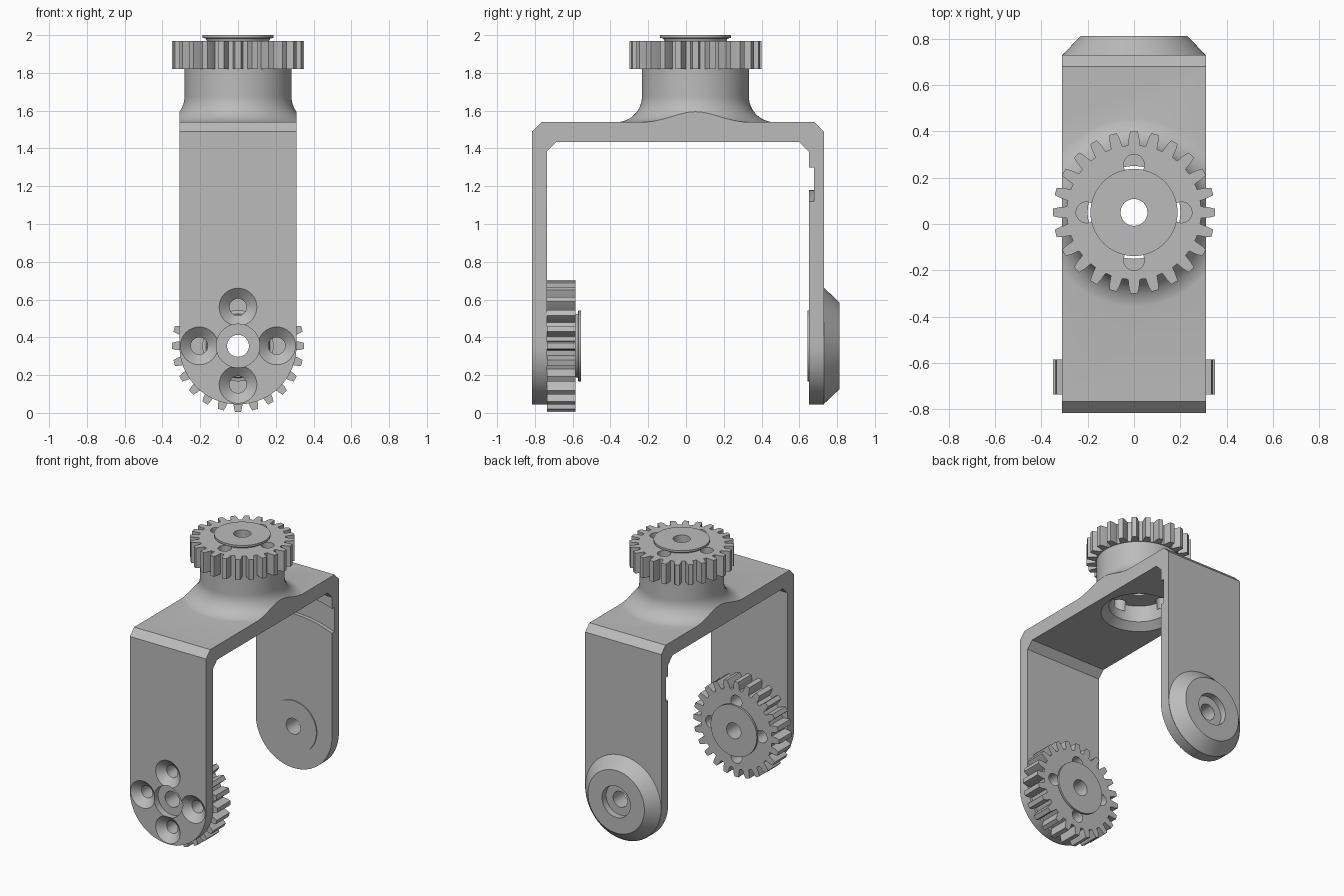
import bpy
import bmesh
from math import sin, cos, pi, radians
from mathutils import Matrix

if "Cube" in bpy.data.objects:
    bpy.data.objects.remove(bpy.data.objects["Cube"])

# Single grey material
grey = bpy.data.materials.new("plain_grey")
grey.use_nodes = True
grey.diffuse_color = (0.5, 0.5, 0.5, 1)
grey.node_tree.nodes["Principled BSDF"].inputs["Base Color"].default_value = (0.5, 0.5, 0.5, 1)

# Frames: local z is the turning axis of each gear
TOP = Matrix.Translation((0, 0.05, 0))
PIVOT_Z = 0.355
PIVOT = Matrix.Translation((0, 0, PIVOT_Z)) @ Matrix.Rotation(-pi / 2, 4, "X")
HALF = 0.31
BORE = 0.058
SCREW_R, SCREW_AT = 0.045, 0.205


def finish(name, bm, frame):
    bmesh.ops.recalc_face_normals(bm, faces=bm.faces)
    bm.transform(frame)
    mesh = bpy.data.meshes.new(name)
    bm.to_mesh(mesh)
    bm.free()
    mesh.materials.append(grey)
    obj = bpy.data.objects.new(name, mesh)
    bpy.context.collection.objects.link(obj)
    return obj


def lathe(name, profile, frame, steps=72, ring=False):
    """Turn (radius, height) points round local z; ring leaves an open middle."""
    bm = bmesh.new()
    rows = [[bm.verts.new((r * cos(2 * pi * i / steps), r * sin(2 * pi * i / steps), z))
             for i in range(steps)] for r, z in profile]
    pairs = list(zip(rows, rows[1:]))
    if ring:
        pairs.append((rows[-1], rows[0]))
    else:
        bm.faces.new(rows[0])
        bm.faces.new(rows[-1])
    for a, b in pairs:
        for i in range(steps):
            j = (i + 1) % steps
            bm.faces.new((a[i], a[j], b[j], b[i]))
    return finish(name, bm, frame)


def prism(name, outline, low, high, frame=Matrix()):
    """Extrude a flat outline along local z."""
    bm = bmesh.new()
    face = bm.faces.new([bm.verts.new((x, y, low)) for x, y in outline])
    new = bmesh.ops.extrude_face_region(bm, geom=[face])["geom"]
    moved = [v for v in new if isinstance(v, bmesh.types.BMVert)]
    bmesh.ops.translate(bm, verts=moved, vec=(0, 0, high - low))
    return finish(name, bm, frame)


def boolean(obj, tool, operation="DIFFERENCE"):
    tool.hide_render = True
    mod = obj.modifiers.new("boolean", "BOOLEAN")
    mod.operation, mod.solver, mod.object = operation, "EXACT", tool
    with bpy.context.temp_override(object=obj, active_object=obj):
        bpy.ops.object.modifier_apply(modifier=mod.name)
    bpy.data.objects.remove(tool)


def cut(obj, profile, frame, steps=48):
    boolean(obj, lathe("cutter", profile, frame, steps))


def cut_screws(obj, profile, frame):
    for k in range(4):
        spin = Matrix.Rotation(k * pi / 2, 4, "Z") @ Matrix.Translation((SCREW_AT, 0, 0))
        cut(obj, profile, frame @ spin, 32)


def gear_set(name, frame, base):
    """Toothed wheel with screw holes, plus its lipped collar."""
    teeth, thick = 24, 0.15
    tooth = [(0.29, -5), (0.325, -3.9), (0.35, -2.6), (0.35, 2.6), (0.325, 3.9), (0.29, 5)]
    outline = [(r * cos(a), r * sin(a)) for k in range(teeth)
               for r, a in [(r, radians(k * 360 / teeth + d)) for r, d in tooth]]
    top = base + thick
    gear = prism(name + "_gear", outline, base, top, frame)
    cut(gear, [(BORE, base - 0.1), (BORE, top + 0.1)], frame)
    cut_screws(gear, [(SCREW_R, base - 0.1), (SCREW_R, top + 0.1)], frame)
    collar = lathe(name + "_collar", [
        (BORE, top), (0.165, top), (0.17, top + 0.012), (0.188, top + 0.015),
        (0.188, top + 0.03), (BORE, top + 0.03)], frame, ring=True)
    return [gear, collar]


# Bracket: folded strip seen from the side, with chamfered corners
side = [(-0.815, 0), (-0.815, 1.49), (-0.765, 1.54), (0.68, 1.54), (0.73, 1.49), (0.73, 0),
        (0.65, 0), (0.65, 1.385), (0.6, 1.435), (-0.685, 1.435), (-0.735, 1.385), (-0.735, 0)]
along_x = Matrix(((0, 0, 1, 0), (1, 0, 0, 0), (0, 1, 0, 0), (0, 0, 0, 1)))
bracket = prism("bracket", side, -0.5, 0.5, along_x)

# Flared neck blended into the bridge
flare = [(0.42 - 0.137 * sin(a), 1.676 - 0.137 * cos(a))
         for a in [radians(6 * i) for i in range(16)]]
neck = [(0.42, 1.5)] + flare + [(0.283, 1.82)]
boolean(bracket, lathe("neck", neck, TOP, 96), "UNION")

# Trim the width and round the leg ends
arc = [(HALF * cos(a), PIVOT_Z + HALF * sin(a))
       for a in [pi + pi * i / 48 for i in range(49)]]
along_y = Matrix(((1, 0, 0, 0), (0, 0, 1, 0), (0, 1, 0, 0), (0, 0, 0, 1)))
trim = prism("trim", arc + [(HALF, 2.1), (-HALF, 2.1)], -1, 1, along_y)
boolean(bracket, trim, "INTERSECT")

# Rear pivot: coned boss outside and thin pad inside
boss = lathe("boss", [(0.308, 0.7), (0.308, 0.73), (0.23, 0.812)], PIVOT)
boolean(bracket, boss, "UNION")
pad = lathe("pad", [(0.188, 0.643), (0.188, 0.69)], PIVOT)
boolean(bracket, pad, "UNION")

# Curved clearance groove inside the rear leg
groove = lathe("groove", [(0.825, 0.6), (0.994, 0.6), (0.994, 0.677), (0.825, 0.677)],
               PIVOT, 160, ring=True)
boolean(bracket, groove)

# Pivot bore, counterbores and countersunk screw holes
cut(bracket, [(BORE, -0.9), (BORE, 0.9)], PIVOT)
cut(bracket, [(0.115, -0.9), (0.115, -0.765)], PIVOT)
cut(bracket, [(0.115, 0.765), (0.115, 0.9)], PIVOT)
cut_screws(bracket, [(0.111, -0.825), (SCREW_R, -0.765), (SCREW_R, -0.7)], PIVOT)

# Hollow under the neck, with its bore and screw holes
cut(bracket, [(0.27, 1.42), (0.2, 1.48), (0.2, 1.6)], TOP, 72)
cut(bracket, [(BORE, 1.5), (BORE, 1.9)], TOP)
cut_screws(bracket, [(SCREW_R, 1.55), (SCREW_R, 1.9)], TOP)

# Gears
parts = [bracket] + gear_set("top", TOP, 1.82) + gear_set("leg", PIVOT, -0.735)

# Smooth round surfaces, keep edges crisp
bpy.ops.object.select_all(action="DESELECT")
for part in parts:
    part.select_set(True)
bpy.context.view_layer.objects.active = bracket
bpy.ops.object.shade_smooth_by_angle(angle=radians(30))
